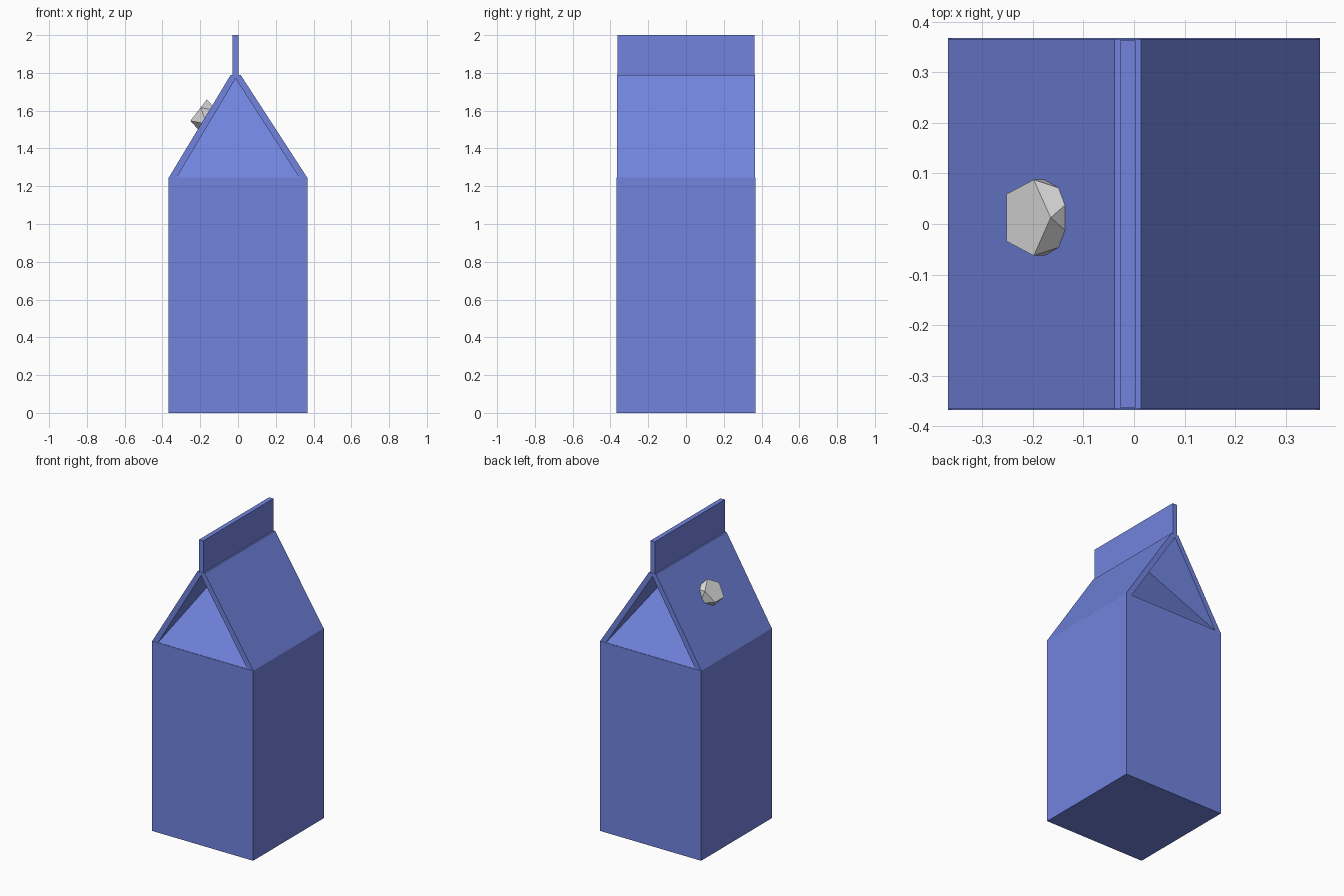
import bpy
import bmesh
from math import cos, sin, pi
from mathutils import Matrix, Vector

cube = bpy.data.objects.get("Cube")
if cube:
    bpy.data.objects.remove(cube, do_unlink=True)


def material(name, colour):
    mat = bpy.data.materials.new(name)
    mat.use_nodes = True
    mat.diffuse_color = (*colour, 1)
    mat.node_tree.nodes["Principled BSDF"].inputs["Base Color"].default_value = (*colour, 1)
    return mat


BLUE = material("carton blue", (0.165, 0.23, 0.73))
GREY = material("cap grey", (0.75, 0.75, 0.75))


def finish(name, bm, mat):
    bmesh.ops.recalc_face_normals(bm, faces=bm.faces)
    mesh = bpy.data.meshes.new(name)
    bm.to_mesh(mesh)
    bm.free()
    mesh.materials.append(mat)
    obj = bpy.data.objects.new(name, mesh)
    bpy.context.collection.objects.link(obj)
    return obj


def extrude_y(name, profile, half, mat):
    """Extrude an x-z profile along y."""
    bm = bmesh.new()
    face = bm.faces.new([bm.verts.new((x, -half, z)) for x, z in profile])
    ext = bmesh.ops.extrude_face_region(bm, geom=[face])
    verts = [g for g in ext["geom"] if isinstance(g, bmesh.types.BMVert)]
    bmesh.ops.translate(bm, verts=verts, vec=(0, 2 * half, 0))
    return finish(name, bm, mat)


HALF, EAVE, RIDGE, MID = 0.367, 1.245, 1.79, -0.0125

# Square carton body
extrude_y("carton_body", [(-HALF, 0), (HALF, 0), (HALF, EAVE), (-HALF, EAVE)], HALF, BLUE)

# Folded-in gables: a pyramid that leans in to the ridge
bm = bmesh.new()
base = [bm.verts.new((sx * 0.364, sy * 0.364, EAVE)) for sx, sy in ((-1, -1), (1, -1), (1, 1), (-1, 1))]
apex = bm.verts.new((MID, 0, 1.775))
bm.faces.new(base)
for i in range(4):
    bm.faces.new((base[i], base[(i + 1) % 4], apex))
finish("folded_gables", bm, BLUE)

# Two sloping roof panels
for side, name in ((-1, "roof_panel_right"), (1, "roof_panel_left")):
    extrude_y(name, [(side * HALF, EAVE), (MID + side * 0.026, RIDGE), (MID, RIDGE),
                     (MID, 1.77), (side * 0.325, EAVE)], 0.365, BLUE)

# Upright sealed fin
extrude_y("top_fin", [(MID - 0.0155, 1.775), (MID + 0.0155, 1.775),
                      (MID + 0.0155, 2), (MID - 0.0155, 2)], 0.363, BLUE)

# Faceted five-sided cap, set into the roof panel
bm = bmesh.new()
R = 0.079
rings = []
for level in range(2):
    rings.append([bm.verts.new((R * cos(2 * pi * (i + level / 2) / 5),
                                R * sin(2 * pi * (i + level / 2) / 5), -R * level)) for i in range(5)])
top, low = rings
bm.faces.new(top)
bm.faces.new(low)
for i in range(5):
    j = (i + 1) % 5
    bm.faces.new((top[i], low[i], top[j]))
    bm.faces.new((low[i], low[j], top[j]))
up_slope = Vector((0.61, 0, 0.79)).normalized()
across = Vector((0, 1, 0))
normal = up_slope.cross(across)
frame = Matrix((up_slope, across, normal)).transposed().to_4x4()
frame.translation = (-0.213, 0.0125, 1.597)
bm.transform(frame)
finish("screw_cap", bm, GREY)
